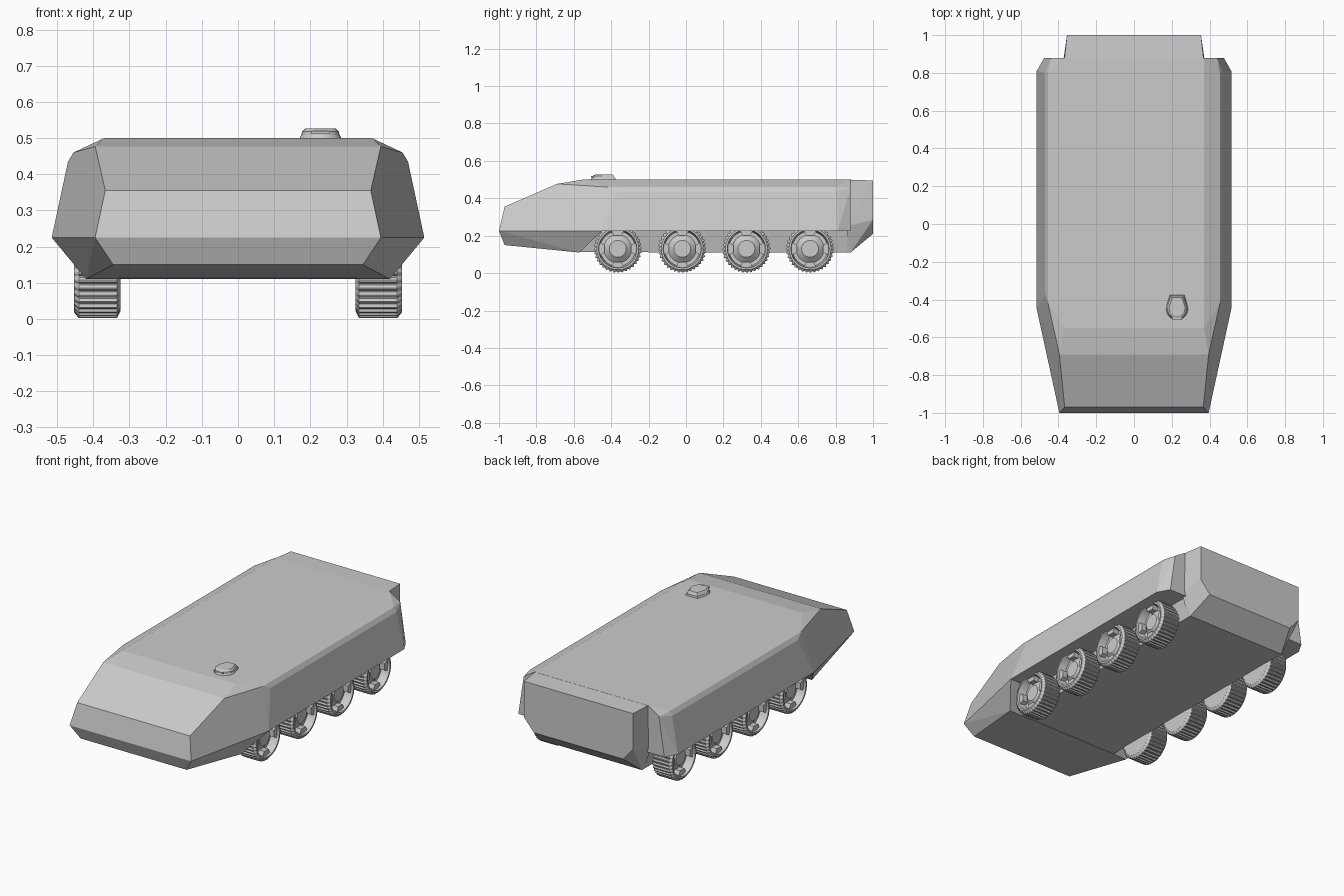
import bpy, bmesh
from math import sin, cos, pi, radians
from mathutils import Matrix

if "Cube" in bpy.data.objects:
    bpy.data.objects.remove(bpy.data.objects["Cube"])


def finish(bm, name, smooth=None):
    bmesh.ops.recalc_face_normals(bm, faces=bm.faces)
    me = bpy.data.meshes.new(name)
    bm.to_mesh(me)
    bm.free()
    ob = bpy.data.objects.new(name, me)
    bpy.context.collection.objects.link(ob)
    if smooth:
        bpy.ops.object.select_all(action='DESELECT')
        bpy.context.view_layer.objects.active = ob
        ob.select_set(True)
        bpy.ops.object.shade_smooth_by_angle(angle=radians(smooth))
    return ob


def hull(name, pts, mirror=True, smooth=None):
    """Faceted armour block: convex hull of corner points, mirrored in x."""
    bm = bmesh.new()
    for x, y, z in pts:
        bm.verts.new((x, y, z))
        if mirror:
            bm.verts.new((-x, y, z))
    res = bmesh.ops.convex_hull(bm, input=bm.verts)
    junk = [g for g in res["geom_interior"] if isinstance(g, bmesh.types.BMVert)]
    bmesh.ops.delete(bm, geom=junk, context='VERTS')
    bmesh.ops.dissolve_limit(bm, angle_limit=radians(1), verts=bm.verts, edges=bm.edges)
    return finish(bm, name, smooth)


# Wedge nose with the front fenders
hull("nose", [
    (.395, -1, .225), (.367, -.97, .355), (.395, -.69, .477), (.345, -.97, .15),
    (.42, -.57, .11), (.37, -.55, .5), (.37, -.42, .5), (.515, -.45, .225),
    (.455, -.42, .46), (.47, -.37, .435)])

# Upper body with side sponsons
hull("upper_body", [
    (.37, -.55, .5), (.37, .88, .5), (.455, -.42, .46), (.47, -.37, .435),
    (.47, .80, .435), (.455, .80, .46), (.44, .88, .455), (.515, -.45, .225),
    (.515, .81, .225), (.475, .88, .225)])

# Lower hull between the wheels
hull("lower_hull", [
    (.33, -.6, .112), (.33, .88, .11), (.36, -.6, .24), (.36, .9, .24)])

# Rear compartment
hull("rear_compartment", [
    (.37, .86, .5), (.355, 1, .495), (.355, 1, .285), (.29, 1, .21),
    (.375, .86, .25), (.33, .86, .11), (.33, .88, .11)])


# Wheels: ribbed tyre, recessed rim and four lugs
def wheel(name, y, side):
    bm = bmesh.new()
    n, teeth_r, R = 144, .121, .128
    # (x, radius or None for the ribbed tread)
    prof = [(.325, 0), (.325, .108), (.335, None), (.44, None), (.453, .112),
            (.453, .102), (.405, .094), (.405, .075), (.43, .045), (.43, 0)]
    rings = []
    for x, r in prof:
        ring = []
        if r == 0:
            ring = [bm.verts.new((x, 0, 0))] * n
        else:
            for i in range(n):
                q = r or (R if i % 4 < 2 else teeth_r)
                a = 2 * pi * i / n
                ring.append(bm.verts.new((x, q * cos(a), q * sin(a))))
        rings.append(ring)
    for a, b in zip(rings, rings[1:]):
        for i in range(n):
            j = (i + 1) % n
            bm.faces.new(list(dict.fromkeys((a[i], a[j], b[j], b[i]))))
    for k in range(4):
        lug = bmesh.ops.create_cube(bm, size=1)["verts"]
        for v in lug:
            w = .04 if v.co.z < 0 else .07
            v.co = (.42 + v.co.x * .04, v.co.y * w, .085 + v.co.z * .03)
        bmesh.ops.rotate(bm, verts=lug, matrix=Matrix.Rotation(k * pi / 2, 3, 'X'))
    for v in bm.verts:
        v.co = (side * v.co.x, v.co.y + y, v.co.z + .13)
    finish(bm, name, 25)


for side, label in ((1, "right"), (-1, "left")):
    for i, y in enumerate((-.365, -.02, .323, .663)):
        wheel(f"wheel_{label}_{i + 1}", y, side)


# Driver's hatch: round cover tapering to a flat periscope housing
def teardrop(cx, cy, r, z, w, y_end):
    pts = [(cx + r * cos(a), cy + r * sin(a), z)
           for a in (2 * pi * i / 24 for i in range(24))]
    return pts + [(cx - w, y_end, z), (cx + w, y_end, z)]


hx, hy = .228, -.45
hull("hatch_base", teardrop(hx, hy, .06, .495, .04, -.375)
     + teardrop(hx, hy, .053, .509, .036, -.378), False, 30)
hull("hatch_cover", teardrop(hx, hy, .053, .507, .034, -.38)
     + teardrop(hx, hy, .051, .518, .032, -.385)
     + teardrop(hx, hy + .005, .042, .526, .026, -.39), False, 30)
hull("hatch_vision_slot", [(hx + sx * .026, y, z) for sx in (-1, 1)
                           for y in (-.508, -.47) for z in (.511, .52)], False)
